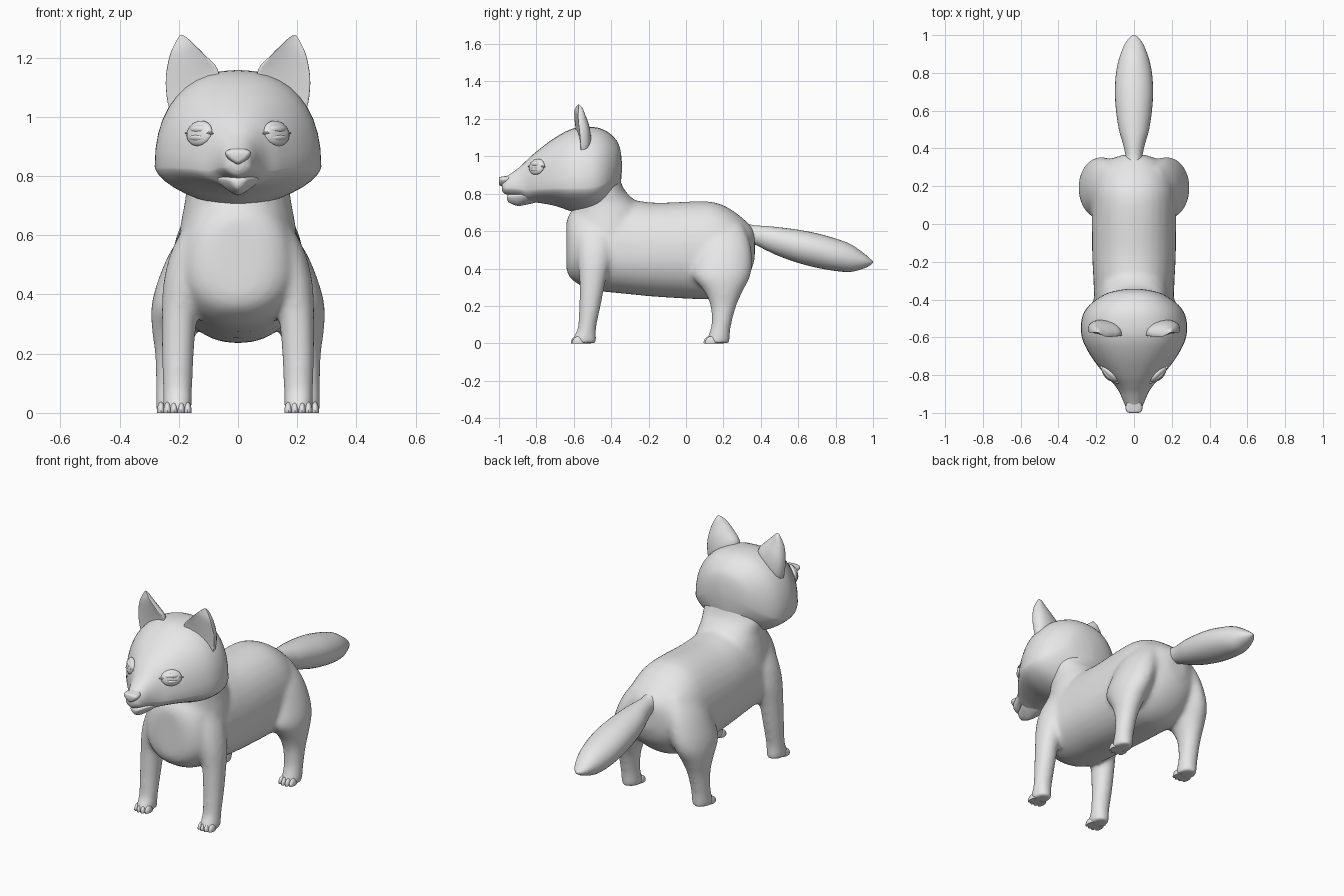
import bpy, bmesh, math
from mathutils import Vector, Matrix

if "Cube" in bpy.data.objects:
    bpy.data.objects.remove(bpy.data.objects["Cube"])

grey = bpy.data.materials.new("plain_grey")
grey.diffuse_color = (0.8, 0.8, 0.8, 1)
grey.use_nodes = True
grey.node_tree.nodes["Principled BSDF"].inputs["Base Color"].default_value = grey.diffuse_color


def finish(name, bm, angle=50):
    bmesh.ops.recalc_face_normals(bm, faces=bm.faces)
    me = bpy.data.meshes.new(name)
    bm.to_mesh(me)
    bm.free()
    me.materials.append(grey)
    ob = bpy.data.objects.new(name, me)
    bpy.context.collection.objects.link(ob)
    bpy.ops.object.select_all(action='DESELECT')
    ob.select_set(True)
    bpy.context.view_layer.objects.active = ob
    bpy.ops.object.shade_smooth_by_angle(angle=math.radians(angle))
    return ob


def smooth_path(stations, steps=4):
    """Catmull-Rom curve through tuples of any length."""
    out, n = [], len(stations)
    for i in range(n - 1):
        p = [stations[max(0, min(n - 1, j))] for j in (i - 1, i, i + 1, i + 2)]
        for s in range(steps):
            t = s / steps
            out.append([0.5 * (2 * b + (c - a) * t + (2 * a - 5 * b + 4 * c - d) * t * t
                               + (3 * b - a - 3 * c + d) * t ** 3) for a, b, c, d in zip(*p)])
    return out + [list(stations[-1])]


def skin(bm, rings):
    loops = [[bm.verts.new(p) for p in r] for r in rings]
    n = len(loops[0])
    for a, b in zip(loops, loops[1:]):
        for i in range(n):
            j = (i + 1) % n
            bm.faces.new((a[i], a[j], b[j], b[i]))
    bm.faces.new(loops[0])
    bm.faces.new(loops[-1])


def loft_y(bm, stations, n=32, upper=2.0, lower=2.0):
    """Stations: y, half width, bottom z, top z, z of widest point; upper/lower set fullness."""
    rings = []
    for y, w, zb, zt, zw in smooth_path(stations):
        ring = []
        for k in range(n):
            a = 2 * math.pi * k / n
            c, s = math.cos(a), math.sin(a)
            e = 2 / (upper if s > 0 else lower)
            h = (zt - zw) if s > 0 else (zw - zb)
            ring.append((w * math.copysign(abs(c) ** e, c), y, zw + h * math.copysign(abs(s) ** e, s)))
        rings.append(ring)
    skin(bm, rings)


def loft_z(bm, stations, side=1, n=24):
    """Stations: z, centre x, half width, front y, back y."""
    rings = []
    for z, x, w, y0, y1 in smooth_path(stations):
        rings.append([(side * (x + w * math.cos(2 * math.pi * k / n)),
                       (y0 + y1) / 2 + (y1 - y0) / 2 * math.sin(2 * math.pi * k / n), z)
                      for k in range(n)])
    skin(bm, rings)


# Torso, neck and legs, fused into one smooth skin
bm = bmesh.new()
loft_y(bm, [(-.64, .06, .41, .64, .52), (-.63, .12, .365, .68, .5), (-.59, .175, .325, .725, .49),
            (-.5, .205, .285, .76, .48), (-.3, .215, .262, .765, .48), (-.15, .222, .248, .752, .48),
            (.1, .224, .235, .76, .48), (.2, .217, .247, .738, .48), (.28, .19, .295, .688, .48),
            (.34, .13, .37, .635, .5), (.368, .05, .45, .60, .53)], upper=2.15, lower=2.15)
loft_z(bm, [(.5, 0, .2, -.635, -.2), (.6, 0, .2, -.63, -.2), (.7, 0, .183, -.615, -.22),
            (.76, 0, .175, -.6, -.27), (.82, 0, .18, -.56, -.328), (.9, 0, .15, -.52, -.36)])
front_leg = [(.64, .13, .045, -.57, -.39), (.55, .162, .062, -.58, -.39), (.45, .185, .066, -.58, -.4),
             (.35, .197, .061, -.572, -.425), (.2, .203, .055, -.572, -.455), (.08, .204, .05, -.58, -.48),
             (.03, .204, .05, -.607, -.478), (0, .204, .05, -.612, -.478)]
hind_leg = [(.64, .11, .05, .1, .3), (.55, .14, .086, .06, .34), (.45, .17, .1, .04, .355),
            (.36, .198, .095, .035, .345), (.28, .214, .077, .095, .305), (.2, .222, .059, .13, .27),
            (.1, .226, .052, .135, .243), (.04, .226, .052, .118, .235), (0, .226, .052, .106, .235)]
for side in (-1, 1):
    loft_z(bm, front_leg, side)
    loft_z(bm, hind_leg, side)
body = finish("body_and_legs", bm)
rm = body.modifiers.new("fuse", 'REMESH')
rm.mode = 'VOXEL'
rm.voxel_size = 0.011
rm.use_smooth_shade = True
sm = body.modifiers.new("soften", 'SMOOTH')
sm.factor = 0.5
sm.iterations = 20

# Toes, flat on the ground
for leg, x, y in (("front", .204, -.588), ("hind", .226, .122)):
    for side, label in ((-1, "left"), (1, "right")):
        bm = bmesh.new()
        for dx in (-.034, -.012, .012, .034):
            m = (Matrix.Translation((side * (x + dx), y + abs(dx) * .35, .005))
                 @ Matrix.Diagonal((.014, .032, .032, 1)))
            bmesh.ops.create_uvsphere(bm, u_segments=14, v_segments=10, radius=1, matrix=m)
        for v in bm.verts:
            v.co.z = max(v.co.z, 0)
        finish(f"{leg}_toes_{label}", bm)

# Tail
bm = bmesh.new()
loft_y(bm, [(.30, .05, .53, .65, .59), (.36, .045, .53, .632, .58), (.43, .06, .497, .627, .562),
            (.5, .08, .465, .62, .545), (.6, .095, .43, .607, .52), (.7, .101, .404, .588, .5),
            (.8, .095, .387, .56, .475), (.88, .078, .382, .53, .455), (.95, .05, .40, .482, .443),
            (.985, .025, .417, .452, .435), (1.0, .004, .43, .438, .434)])
finish("tail", bm)

# Head with upper muzzle; full brow, cheeks tapering in towards the throat
bm = bmesh.new()
loft_y(bm, [(-.985, .02, .82, .865, .84), (-.97, .042, .80, .885, .83), (-.93, .06, .788, .912, .83),
            (-.89, .078, .78, .942, .825), (-.85, .105, .755, .98, .82), (-.8, .152, .753, 1.025, .825),
            (-.7, .228, .735, 1.1, .83), (-.6, .276, .703, 1.15, .83), (-.5, .276, .695, 1.157, .835),
            (-.43, .237, .725, 1.137, .86), (-.375, .16, .78, 1.09, .91), (-.352, .09, .835, 1.04, .94),
            (-.343, .02, .92, .97, .945)], n=40, upper=2.25, lower=1.6)
finish("head", bm)

# Lower jaw
bm = bmesh.new()
loft_y(bm, [(-.957, .01, .768, .788, .78), (-.945, .03, .752, .797, .785), (-.9, .052, .735, .803, .79),
            (-.85, .075, .742, .812, .795), (-.78, .08, .758, .85, .81)], lower=1.5)
finish("lower_jaw", bm)

# Nose pad, broad on top and narrow below
bm = bmesh.new()
loft_y(bm, [(-1.0, .024, .85, .884, .872), (-.992, .04, .842, .89, .876),
            (-.965, .044, .836, .894, .876), (-.93, .03, .845, .9, .876)], 20, upper=2.4, lower=1.4)
finish("nose", bm)

# Ears: dished rings (inner x, z, outer x, z, depth, rim y) rising to a tip
ear = [(.06, 1.09, .222, 1.01, .05, -.585), (.068, 1.16, .238, 1.05, .065, -.59),
       (.11, 1.207, .244, 1.13, .062, -.595), (.148, 1.245, .231, 1.205, .045, -.595),
       (.172, 1.267, .211, 1.252, .025, -.585), (.187, 1.277, .197, 1.275, .006, -.576)]
for side, label in ((-1, "left"), (1, "right")):
    bm = bmesh.new()
    rings = []
    for xi, zi, xo, zo, d, y in smooth_path(ear):
        ring = []
        for k in range(28):
            a = 2 * math.pi * k / 28
            f = (1 - math.cos(a)) / 2
            s = abs(math.sin(a))
            back = a < math.pi
            bulge = .35 * s + (.65 if back else -.3) * s ** .65
            # outer edge sits further back than the inner edge
            ring.append((side * (xi + (xo - xi) * f), y + d * (bulge + .45 * f), zi + (zo - zi) * f))
        rings.append(ring)
    skin(bm, rings)
    finish(f"ear_{label}", bm, 60)

# Eyes: flattened ball, half-closed lids and a pointed corner band
for side, label in ((-1, "left"), (1, "right")):
    normal = Vector((side * .66, -.7, .25)).normalized()
    across = Vector((0, 0, 1)).cross(normal).normalized()
    up = normal.cross(across)
    frame = Matrix((across, up, normal)).transposed().to_4x4()
    frame.translation = Vector((side * .13, -.798, .944))
    for part, v, size in (("eyeball", 0, (.056, .044, .02)), ("upper_lid", .012, (.045, .018, .024)),
                          ("lower_lid", -.018, (.042, .014, .022)), ("eye_corners", 0, (.066, .008, .018))):
        bm = bmesh.new()
        bmesh.ops.create_uvsphere(bm, u_segments=24, v_segments=12, radius=1,
                                  matrix=frame @ Matrix.Translation((0, v, 0))
                                  @ Matrix.Diagonal((*size, 1)))
        finish(f"{part}_{label}", bm)
